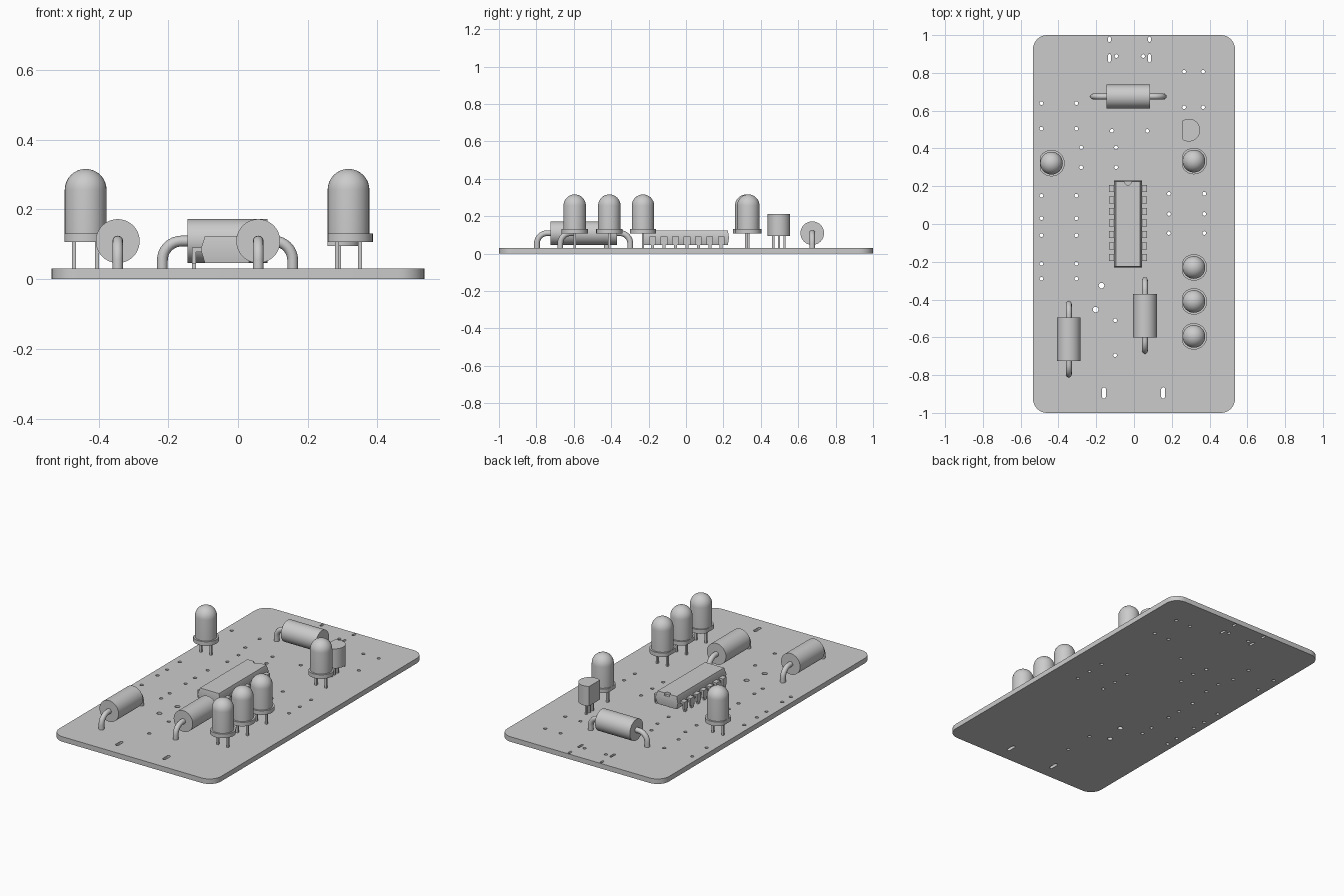
import bpy, bmesh, math
from mathutils import Vector

if "Cube" in bpy.data.objects:
    bpy.data.objects.remove(bpy.data.objects["Cube"])

grey = bpy.data.materials.new("plain grey")
grey.use_nodes = True
COLOR = (0.6, 0.6, 0.6, 1)
grey.diffuse_color = COLOR
grey.node_tree.nodes["Principled BSDF"].inputs["Base Color"].default_value = COLOR

BOARD = 0.03


def add(name, data, loc=(0, 0, 0), turn=0):
    ob = bpy.data.objects.new(name, data)
    bpy.context.collection.objects.link(ob)
    ob.location = loc
    ob.rotation_euler.z = turn
    return ob


def finish(name, bm, loc=(0, 0, 0), turn=0):
    bmesh.ops.remove_doubles(bm, verts=bm.verts, dist=1e-5)
    bmesh.ops.recalc_face_normals(bm, faces=bm.faces)
    me = bpy.data.meshes.new(name)
    bm.to_mesh(me)
    bm.free()
    me.materials.append(grey)
    ob = add(name, me, loc, turn)
    bpy.ops.object.select_all(action='DESELECT')
    ob.select_set(True)
    bpy.context.view_layer.objects.active = ob
    bpy.ops.object.shade_smooth_by_angle(angle=math.radians(35))
    return ob


def baked(ob):
    """Evaluate an object into a bmesh and discard the object."""
    dg = bpy.context.evaluated_depsgraph_get()
    me = bpy.data.meshes.new_from_object(ob.evaluated_get(dg))
    bm = bmesh.new()
    bm.from_mesh(me)
    bpy.data.meshes.remove(me)
    bpy.data.objects.remove(ob)
    return bm


def box(bm, x, y, z):
    """Box from three (low, high) ranges."""
    geo = bmesh.ops.create_cube(bm, size=1)
    for v in geo["verts"]:
        v.co = [(lo + hi) / 2 + c * (hi - lo) for c, (lo, hi) in zip(v.co, (x, y, z))]


def lathe(bm, profile, steps=32):
    pts = [bm.verts.new((r, 0, z)) for r, z in profile]
    edges = [bm.edges.new(p) for p in zip(pts, pts[1:])]
    bmesh.ops.spin(bm, geom=pts + edges, cent=(0, 0, 0), axis=(0, 0, 1),
                   angle=math.tau, steps=steps)
    bmesh.ops.remove_doubles(bm, verts=bm.verts, dist=1e-5)


def rounded(cx, cy, w, h, r, n):
    """Outline of a rounded rectangle; a circle when w = h = 2r."""
    out = []
    for k in range(4):
        sx, sy = (1, -1, -1, 1)[k], (1, 1, -1, -1)[k]
        for i in range(n + 1):
            a = (k + i / n) * math.pi / 2
            out.append((cx + sx * (w / 2 - r) + r * math.cos(a),
                        cy + sy * (h / 2 - r) + r * math.sin(a)))
    return [p for i, p in enumerate(out) if math.dist(p, out[i - 1]) > 1e-5]


# Board with drilled holes and slots
outlines = [rounded(0, 0, 1.07, 2, 0.075, 8)]
hole_grid = [
    ((-0.49, -0.305), (0.64, 0.505, 0.15, 0.03, -0.06, -0.21, -0.29)),
    ((-0.28, -0.095), (0.405, 0.3)),
    ((0.185, 0.372), (0.16, 0.053, -0.048)),
    ((-0.117, 0.07), (0.493,)),
    ((-0.1,), (-0.51, -0.695)),
    ((0.265, 0.366), (0.806, 0.618)),
    ((-0.093, 0.048), (0.889,)),
]
for xs, ys in hole_grid:
    outlines += [rounded(x, y, 0.02, 0.02, 0.01, 3) for x in xs for y in ys]
for x, y in ((-0.172, -0.326), (-0.203, -0.453)):
    outlines.append(rounded(x, y, 0.03, 0.03, 0.015, 4))
for xs, y, w, h in (((-0.13, 0.082), 0.978, 0.014, 0.03),
                    ((-0.13, 0.082), 0.878, 0.014, 0.045),
                    ((-0.159, 0.154), -0.894, 0.02, 0.06)):
    outlines += [rounded(x, y, w, h, w / 2, 3) for x in xs]

cu = bpy.data.curves.new("board", 'CURVE')
cu.dimensions = '2D'
cu.fill_mode = 'BOTH'
cu.extrude = BOARD / 2
for pts in outlines:
    sp = cu.splines.new('POLY')
    sp.points.add(len(pts) - 1)
    for p, (x, y) in zip(sp.points, pts):
        p.co = (x, y, 0, 1)
    sp.use_cyclic_u = True
finish("circuit_board", baked(add("outline", cu)), (0, 0, BOARD / 2))


# Domed lamps with a flange flattened on one side and two legs
def lamp(name, x, y):
    bm = bmesh.new()
    r, spring = 0.06, 0.256
    dome = [(r * math.cos(a), spring + r * math.sin(a))
            for a in (i * math.pi / 16 for i in range(8))]
    lathe(bm, [(0, 0.107), (0.07, 0.107), (0.07, 0.131), (r, 0.131)]
          + dome + [(0, spring + r)])
    for v in bm.verts:
        v.co.x = max(v.co.x, -r)
    for s in (-0.033, 0.033):
        box(bm, (s - 0.006, s + 0.006), (-0.006, 0.006), (0.002, 0.11))
    finish(name, bm, (x, y, 0))


for i, (x, y) in enumerate([(-0.437, 0.322), (0.317, 0.333), (0.317, -0.23),
                            (0.317, -0.41), (0.317, -0.595)]):
    lamp(f"lamp_{i + 1}", x, y)


# Axial components: a cylinder with two bent leads
def axial(name, x, y, turn):
    axis_z, half, reach, bend = 0.109, 0.115, 0.187, 0.055
    bm = bmesh.new()
    lathe(bm, [(0, -half), (0.063, -half), (0.063, half), (0, half)], 40)
    for v in bm.verts:
        v.co = Vector((v.co.z, v.co.y, axis_z - v.co.x))
    finish(name + "_body", bm, (x, y, 0), turn)
    for side, s in (("a", -1), ("b", 1)):
        path = [(half - 0.01, axis_z)]
        for i in range(9):
            a = math.pi / 2 * (1 - i / 8)
            path.append((reach - bend + bend * math.cos(a),
                         axis_z - bend + bend * math.sin(a)))
        path.append((reach, 0.002))
        wire = bpy.data.curves.new("wire", 'CURVE')
        wire.dimensions = '3D'
        wire.bevel_depth = 0.0155
        wire.bevel_resolution = 4
        wire.use_fill_caps = True
        sp = wire.splines.new('POLY')
        sp.points.add(len(path) - 1)
        for p, (u, z) in zip(sp.points, path):
            p.co = (s * u, 0, z, 1)
        finish(f"{name}_lead_{side}", baked(add("wire", wire)), (x, y, 0), turn)


axial("resistor_back", -0.03, 0.675, 0)
axial("resistor_left", 0.058, -0.485, math.pi / 2)
axial("resistor_right", -0.345, -0.61, math.pi / 2)

# Chip body: drafted block with an end notch
CHIP_X, HALF_W, HALF_L = -0.032, 0.075, 0.23
bm = bmesh.new()
rings = []
for z, inset in ((0.046, 0.012), (0.085, 0), (0.123, 0.012)):
    w, l = HALF_W - inset, HALF_L - inset / 2
    rings.append([bm.verts.new((a * w, b * l, z))
                  for a, b in ((1, 1), (-1, 1), (-1, -1), (1, -1))])
for lo, hi in zip(rings, rings[1:]):
    for i in range(4):
        bm.faces.new((lo[i - 1], lo[i], hi[i], hi[i - 1]))
bm.faces.new(rings[0])
bm.faces.new(rings[-1])
block = finish("chip_block", bm, (CHIP_X, 0, 0))
bm = bmesh.new()
lathe(bm, [(0, 0.108), (0.018, 0.108), (0.018, 0.14), (0, 0.14)], 20)
cutter = finish("notch_cutter", bm, (CHIP_X, HALF_L - 0.006, 0))
cutter.hide_render = True
mod = block.modifiers.new("notch", 'BOOLEAN')
mod.operation = 'DIFFERENCE'
mod.solver = 'EXACT'
mod.object = cutter
bpy.context.view_layer.update()
finish("chip_body", baked(block), (CHIP_X, 0, 0))
bpy.data.objects.remove(cutter)

# Chip pins: shoulder, wide drop and narrow leg, seven per side
bm = bmesh.new()
for i in range(7):
    y = 0.005 + (i - 3) * 0.061
    for s in (-1, 1):
        def span(a, b):
            return tuple(sorted((s * a, s * b)))
        box(bm, span(0.06, 0.1), (y - 0.018, y + 0.018), (0.078, 0.09))
        box(bm, span(0.088, 0.1), (y - 0.018, y + 0.018), (0.045, 0.08))
        box(bm, span(0.088, 0.1), (y - 0.008, y + 0.008), (0.002, 0.046))
finish("chip_pins", bm, (CHIP_X, 0, 0))

# Transistor: D-shaped body with three legs
bm = bmesh.new()
lathe(bm, [(0, 0.095), (0.06, 0.095), (0.06, 0.212), (0, 0.212)], 40)
cut = bmesh.ops.bisect_plane(bm, geom=bm.verts[:] + bm.edges[:] + bm.faces[:],
                             plane_co=(-0.033, 0, 0), plane_no=(-1, 0, 0),
                             clear_outer=True)
bmesh.ops.holes_fill(bm, edges=[e for e in bm.edges if e.is_boundary])
for y in (-0.03, 0, 0.03):
    box(bm, (-0.006, 0.006), (y - 0.006, y + 0.006), (0.002, 0.1))
finish("transistor", bm, (0.29, 0.497, 0))
